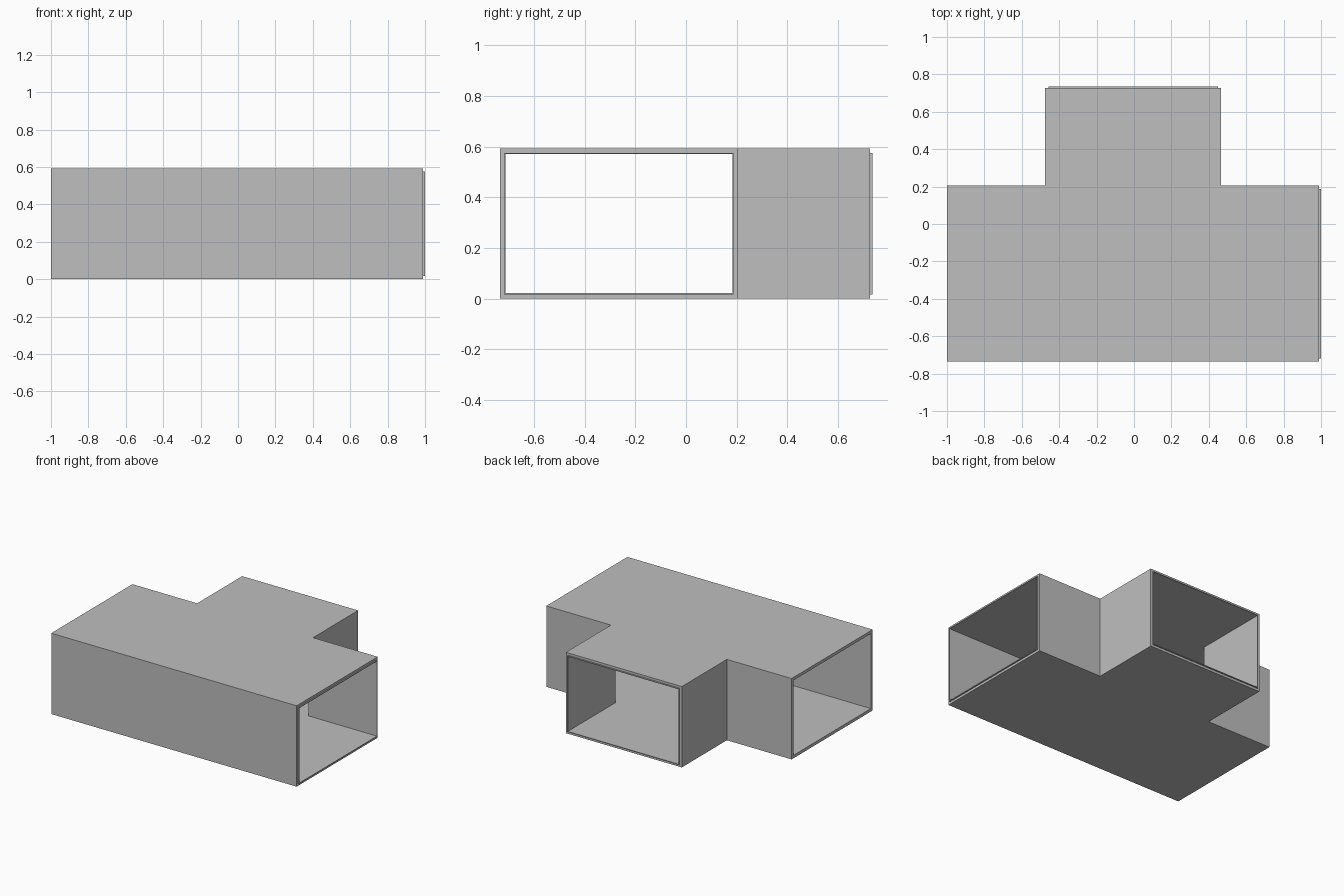
import bpy
import bmesh

cube = bpy.data.objects.get("Cube")
if cube:
    bpy.data.objects.remove(cube)

grey = bpy.data.materials.new("light grey")
grey.use_nodes = True
grey.diffuse_color = (0.52, 0.52, 0.52, 1)
grey.node_tree.nodes["Principled BSDF"].inputs["Base Color"].default_value = grey.diffuse_color

LEFT, RIGHT, FRONT, BACK = -1.0, 0.99, -0.735, 0.727   # open and closed ends
SIDE, HEIGHT = 0.205, 0.593                            # rear wall of the main run
BRANCH_MIN, BRANCH_MAX = -0.475, 0.465
LIP = 0.009


def tee(name, inset, left, right, back):
    """Tee-shaped prism with its walls pulled in by inset and its ends moved out."""
    x0, x1, y1 = LEFT - left, RIGHT + right, BACK + back
    b0, b1 = BRANCH_MIN + inset, BRANCH_MAX - inset
    f, s = FRONT + inset, SIDE - inset
    outline = [(x0, f), (x1, f), (x1, s), (b1, s), (b1, y1), (b0, y1), (b0, s), (x0, s)]
    bm = bmesh.new()
    base = bm.faces.new([bm.verts.new((x, y, inset)) for x, y in outline])
    top = bmesh.ops.extrude_face_region(bm, geom=[base])["geom"]
    bmesh.ops.translate(bm, vec=(0, 0, HEIGHT - 2 * inset),
                        verts=[v for v in top if isinstance(v, bmesh.types.BMVert)])
    bmesh.ops.recalc_face_normals(bm, faces=bm.faces)
    mesh = bpy.data.meshes.new(name)
    bm.to_mesh(mesh)
    bm.free()
    mesh.materials.append(grey)
    obj = bpy.data.objects.new(name, mesh)
    bpy.context.collection.objects.link(obj)
    return obj


# Duct body, the core that forms the connecting lips, and the hollow passage
duct = tee("tee_duct", 0, 0, 0, 0)
lips = tee("lip_core", 0.017, -0.1, LIP, LIP)
passage = tee("passage_cutter", 0.022, 0.1, 0.1, 0.1)

for helper, operation in ((lips, "UNION"), (passage, "DIFFERENCE")):
    mod = duct.modifiers.new(helper.name, "BOOLEAN")
    mod.operation = operation
    mod.solver = "EXACT"
    mod.object = helper
    helper.hide_render = True
    helper.hide_set(True)
